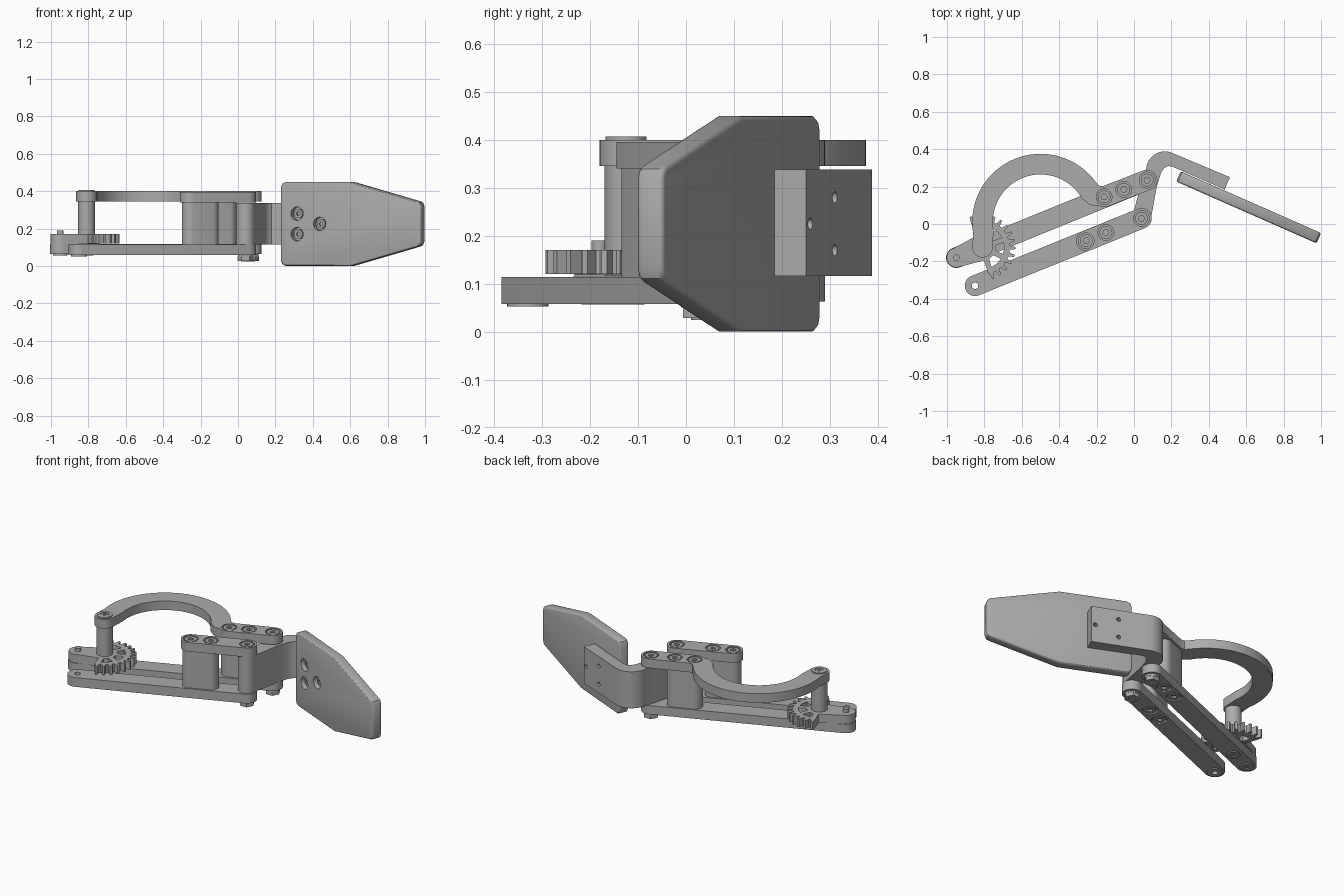
import bpy, bmesh
from math import sin, cos, radians, atan2, degrees
from mathutils import Matrix, Vector

cube = bpy.data.objects.get("Cube")
if cube:
    bpy.data.objects.remove(cube)

grey = bpy.data.materials.new("plain grey")
grey.use_nodes = True
grey.diffuse_color = (0.41, 0.41, 0.41, 1)
grey.node_tree.nodes["Principled BSDF"].inputs["Base Color"].default_value = grey.diffuse_color


def arc(c, r, a, b, n=16):
    """Points on an arc, angles in degrees."""
    steps = [radians(a + (b - a) * i / n) for i in range(n + 1)]
    return [(c[0] + r * cos(t), c[1] + r * sin(t)) for t in steps]


def link(p, q, r, r2=None):
    """Outline of a bar with round ends."""
    a = degrees(atan2(q[1] - p[1], q[0] - p[0]))
    return arc(q, r2 or r, a - 90, a + 90) + arc(p, r, a + 90, a + 270)


def finish(obj, angle=30):
    obj.data.shade_smooth()
    obj.data.set_sharp_from_angle(angle=radians(angle))


def prism(name, outline, z0, z1, frame=None):
    bm = bmesh.new()
    base = bm.faces.new([bm.verts.new((x, y, z0)) for x, y in outline])
    top = bmesh.ops.extrude_face_region(bm, geom=[base])["geom"]
    bmesh.ops.translate(bm, vec=(0, 0, z1 - z0),
                        verts=[v for v in top if isinstance(v, bmesh.types.BMVert)])
    bmesh.ops.recalc_face_normals(bm, faces=bm.faces)
    if frame:
        bm.transform(frame)
    mesh = bpy.data.meshes.new(name)
    bm.to_mesh(mesh)
    bm.free()
    mesh.materials.append(grey)
    obj = bpy.data.objects.new(name, mesh)
    bpy.context.collection.objects.link(obj)
    finish(obj)
    return obj


def disc(name, p, r, z0, z1, sides=32, frame=None):
    return prism(name, arc(p, r, 0, 360, sides)[:-1], z0, z1, frame)


def bake(obj):
    """Replace the mesh by its modified result."""
    graph = bpy.context.evaluated_depsgraph_get()
    mesh = bpy.data.meshes.new_from_object(obj.evaluated_get(graph))
    obj.modifiers.clear()
    obj.data = mesh
    finish(obj)


def cut(obj, p, r, z0, z1, sides=32, frame=None):
    cutter = disc("cutter", p, r, z0, z1, sides, frame)
    cutter.hide_render = True
    mod = obj.modifiers.new("hole", 'BOOLEAN')
    mod.operation, mod.object, mod.solver = 'DIFFERENCE', cutter, 'EXACT'
    bake(obj)
    bpy.data.objects.remove(cutter)


def ring(name, p, r, inner, z0, z1, sides=32):
    obj = disc(name, p, r, z0, z1)
    cut(obj, p, inner, z0 - 0.01, z1 + 0.01, sides)
    return obj


def recessed_bolt(plate, p, top, side):
    """Counterbore with a socket head; side is +1 above, -1 below."""
    lo, hi = sorted((top - side * 0.014, top + side * 0.01))
    cut(plate, p, 0.042, lo, hi)
    lo, hi = sorted((top - side * 0.016, top - side * 0.002))
    ring("bolt_head", p, 0.034, 0.017, lo, hi, 6)


# Main pivots
FRONT_ROOT, FRONT_TIP = (-0.85, -0.33), (0.04, 0.03)
REAR_ROOT, REAR_TIP = (-0.95, -0.18), (0.07, 0.235)
AXLE = (-0.81, -0.125)
FRONT_BOLTS = [(-0.255, -0.09), (-0.15, -0.045)]
REAR_BOLTS = [(-0.16, 0.145), (-0.055, 0.185)]
R = 0.055

# Lower bars
front_bar = prism("front_bar", link(FRONT_ROOT, FRONT_TIP, R), 0.058, 0.114)
cut(front_bar, FRONT_ROOT, 0.017, 0, 0.2)
rear_bar = prism("rear_bar", link(REAR_ROOT, REAR_TIP, R), 0.063, 0.117)
for p in FRONT_BOLTS:
    recessed_bolt(front_bar, p, 0.058, -1)
for p in REAR_BOLTS:
    recessed_bolt(rear_bar, p, 0.063, -1)
ring("root_bushing", FRONT_ROOT, 0.043, 0.017, 0.052, 0.058)
for p in (REAR_ROOT, AXLE):
    ring("bar_bushing", p, 0.038, 0.017, 0.057, 0.063, 6)

# Spacers between the lower bars and the upper plates
prism("front_spacer", link(*FRONT_BOLTS, 0.045), 0.114, 0.34)
prism("rear_spacer", link(*REAR_BOLTS, 0.045), 0.117, 0.345)

# Upper front plate
front_plate = prism("front_plate", link(FRONT_BOLTS[0], FRONT_TIP, R), 0.34, 0.395)
for p in FRONT_BOLTS + [FRONT_TIP]:
    recessed_bolt(front_plate, p, 0.395, 1)

# Curved drive arm
C = (-0.5, 0.01)
outline = (arc(C, 0.365, 190, 36, 40) + [(-0.187, 0.205), (-0.165, 0.203)]
           + arc(REAR_TIP, R, 111, -69) + arc(REAR_BOLTS[0], R, -69, -125, 8)
           + [(-0.22, 0.098), (-0.24, 0.105), (-0.258, 0.12)]
           + arc(C, 0.255, 29, 190, 36) + arc(AXLE, R, 0, -180))
arm = prism("drive_arm", outline, 0.345, 0.4)
for p in REAR_BOLTS + [REAR_TIP]:
    recessed_bolt(arm, p, 0.4, 1)

# Drive post
disc("drive_post", AXLE, 0.045, 0.117, 0.345)
ring("post_cap", AXLE, 0.043, 0.025, 0.4, 0.407)
ring("post_bolt", AXLE, 0.022, 0.011, 0.4, 0.405, 6)

# Toothed sector with spokes and crank
teeth = []
pitch = 14
for i in range(14):
    a = -78 + i * pitch
    for da, r in ((0, 0.145), (3, 0.148), (5, 0.176), (9, 0.176), (11, 0.148)):
        teeth += arc(AXLE, r, a + da, a + da, 1)[:1]
prism("gear_rim", teeth + arc(AXLE, 0.115, 116, -78, 32), 0.12, 0.17)
disc("gear_hub", AXLE, 0.068, 0.12, 0.17)
for a in (-72, -25, 20, 65, 110):
    tip = arc(AXLE, 0.12, a, a, 1)[0]
    prism("gear_spoke", link(AXLE, tip, 0.014), 0.12, 0.17)
prism("crank", link(REAR_ROOT, AXLE, 0.052, 0.07), 0.118, 0.17)
disc("crank_pin", REAR_ROOT, 0.017, 0.17, 0.19)

# Hooked bracket joining both links
outline = (arc(FRONT_TIP, 0.05, 172, 350)
           + [(0.122, 0.2), (0.134, 0.24), (0.145, 0.275), (0.16, 0.298), (0.18, 0.31),
              (0.205, 0.307), (0.485, 0.185), (0.513, 0.25)]
           + arc((0.165, 0.288), 0.1, 66, 175, 24) + [(0.045, 0.24)])
bracket = prism("hook_bracket", outline, 0.116, 0.338)

# Pivot nuts
for p in (FRONT_TIP, REAR_TIP):
    disc("pivot_washer", p, 0.04, 0.05, 0.064)
    disc("pivot_nut", p, 0.042, 0.028, 0.05, 6)
    disc("pivot_bolt_end", p, 0.02, 0.024, 0.03)

# Tapered finger pad, laid out along its own length and facing forward
along = Vector((0.915, -0.403, 0)).normalized()
up = Vector((0, 0, 1))
pad_frame = Matrix((along, up, along.cross(up))).transposed().to_4x4()
pad_frame.translation = (0.25, 0.282, 0.225)
half = [(0, 0.195), (0.008, 0.215), (0.028, 0.225), (0.41, 0.225),
        (0.795, 0.122), (0.812, 0.114), (0.82, 0.095)]
pad = prism("finger_pad", half + [(x, -y) for x, y in reversed(half)], 0, 0.06, pad_frame)
bevel = pad.modifiers.new("soft edges", 'BEVEL')
bevel.width, bevel.segments, bevel.limit_method = 0.011, 3, 'ANGLE'
bevel.angle_limit = radians(60)
bake(pad)

# Pad fixings
for p in ((0.098, 0.055), (0.098, -0.055), (0.23, 0)):
    cut(pad, p, 0.036, 0.025, 0.1, frame=pad_frame)
    cut(bracket, p, 0.012, -0.12, 0.02, frame=pad_frame)
    screw = disc("pad_screw", p, 0.024, 0.02, 0.042, frame=pad_frame)
    cut(screw, p, 0.012, 0.03, 0.06, 6, pad_frame)
